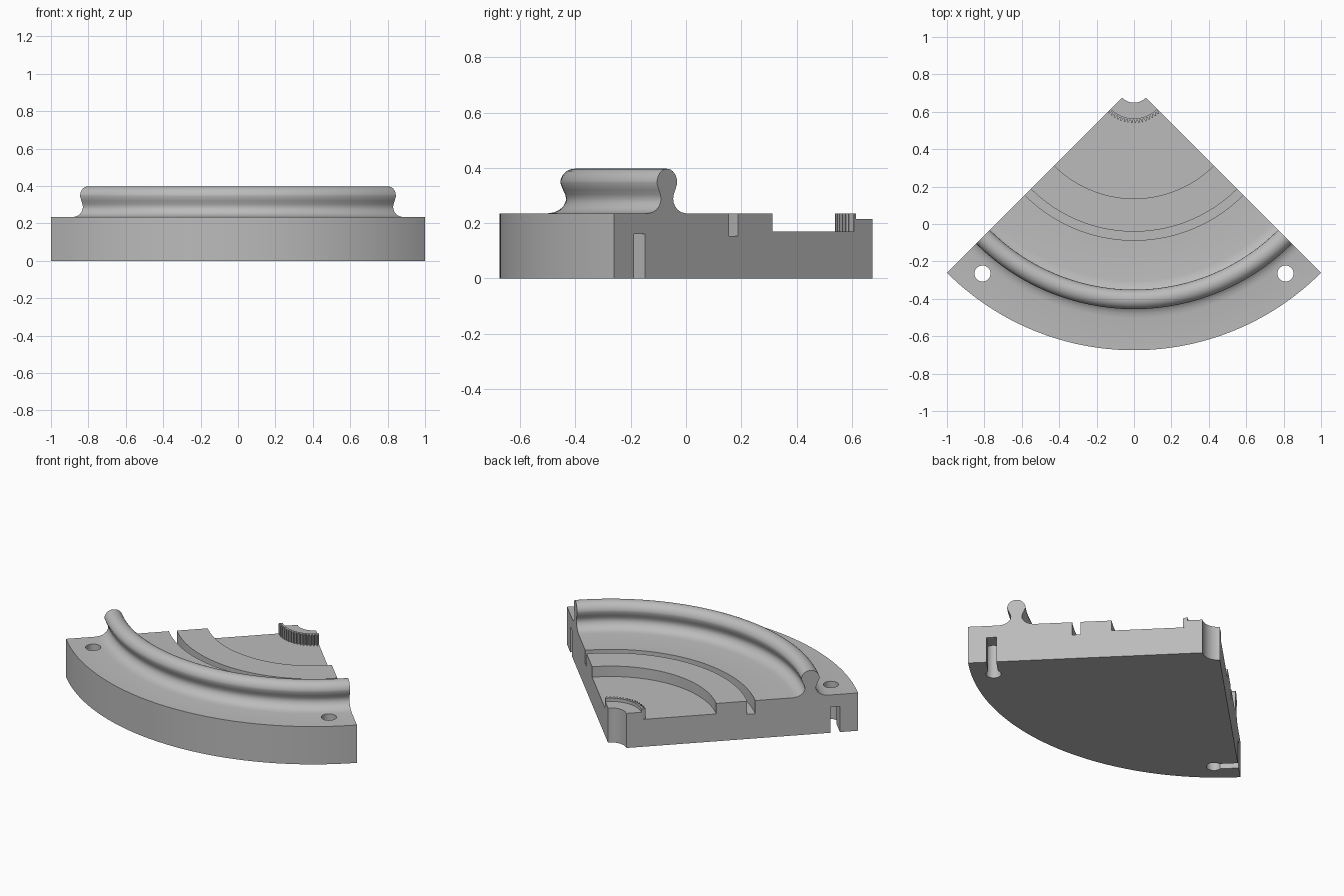
import bpy, bmesh, math
from mathutils import Vector, Matrix

cube = bpy.data.objects.get("Cube")
if cube:
    bpy.data.objects.remove(cube, do_unlink=True)

PIVOT = Vector((0, 0.739, 0))       # centre of all the arcs
TOP, FLOOR = 0.235, 0.17
START, END = math.radians(-135), math.radians(-45)

grey = bpy.data.materials.new("plain grey")
grey.use_nodes = True
grey.diffuse_color = (0.5, 0.5, 0.5, 1)
grey.node_tree.nodes["Principled BSDF"].inputs["Base Color"].default_value = (0.5, 0.5, 0.5, 1)


def polar(r, a, z):
    return PIVOT + Vector((r * math.cos(a), r * math.sin(a), z))


def make_object(name, bm):
    bmesh.ops.recalc_face_normals(bm, faces=bm.faces)
    mesh = bpy.data.meshes.new(name)
    bm.to_mesh(mesh)
    bm.free()
    mesh.materials.append(grey)
    obj = bpy.data.objects.new(name, mesh)
    bpy.context.collection.objects.link(obj)
    return obj


def loft(name, sections):
    """Closed solid through matching point loops, capped at both ends."""
    bm = bmesh.new()
    rings = [[bm.verts.new(p) for p in s] for s in sections]
    n = len(rings[0])
    for a, b in zip(rings, rings[1:]):
        for i in range(n):
            j = (i + 1) % n
            bm.faces.new((a[i], a[j], b[j], b[i]))
    bm.faces.new(rings[0])
    bm.faces.new(rings[-1])
    return make_object(name, bm)


def smooth(obj, degrees):
    bpy.ops.object.select_all(action='DESELECT')
    obj.select_set(True)
    bpy.context.view_layer.objects.active = obj
    bpy.ops.object.shade_smooth_by_angle(angle=math.radians(degrees))


# Bulb-topped ridge: flared foot, narrow neck, round head
RIDGE = 1.142
foot = [(0.1, TOP), (0.075, 0.239), (0.055, 0.248), (0.041, 0.261), (0.033, 0.276),
        (0.031, 0.289), (0.034, 0.303), (0.042, 0.32)]
head = [(0.052 * math.cos(a), 0.345 + 0.052 * math.sin(a))
        for a in (math.pi * i / 16 for i in range(17))]
ridge = [(RIDGE - x, z) for x, z in foot]
ridge += [(RIDGE - x, z) for x, z in head]
ridge += [(RIDGE + x, z) for x, z in reversed(foot)]

# Radial cross-section: inner rim, sunken floor, groove, ridge, outer wall
profile = [(0.09, 0), (0.09, 0.215), (0.175, 0.215), (0.175, FLOOR), (0.603, FLOOR),
           (0.603, TOP), (0.78, TOP), (0.78, 0.153), (0.826, 0.153), (0.826, TOP)]
profile += ridge + [(1.414, TOP), (1.414, 0)]
STEPS = 64
angles = [START + (END - START) * i / STEPS for i in range(STEPS + 1)]
base = loft("sector_base", [[polar(r, a, z) for r, z in profile] for a in angles])

# Cutters: bolt holes, each with a slot opening through the nearest side face
bm = bmesh.new()
for side in (-1, 1):
    hole = Vector((side * 0.81, -0.265, 0))
    bmesh.ops.create_cone(bm, cap_ends=True, segments=32, radius1=0.043, radius2=0.043,
                          depth=1, matrix=Matrix.Translation(hole))
holes = make_object("hole_cutter", bm)
bm = bmesh.new()
for side in (-1, 1):
    hole = Vector((side * 0.81, -0.265, 0))
    place = (Matrix.Translation(hole) @ Matrix.Rotation(side * math.pi / 4, 4, 'Z')
             @ Matrix.Translation((side * 0.1, 0, 0.06)) @ Matrix.Diagonal((0.2, 0.055, 0.2, 1)))
    bmesh.ops.create_cube(bm, size=1, matrix=place)
slots = make_object("slot_cutter", bm)

bpy.context.view_layer.objects.active = base
for cutter in (holes, slots):
    cutter.hide_render = True
    mod = base.modifiers.new(cutter.name, 'BOOLEAN')
    mod.operation, mod.solver, mod.object = 'DIFFERENCE', 'EXACT', cutter
    bpy.ops.object.modifier_apply(modifier=mod.name)
    bpy.data.objects.remove(cutter, do_unlink=True)
smooth(base, 30)

# Toothed collar standing on the floor against the inner rim
TEETH = 16
sections = []
for i in range(TEETH * 4 + 1):
    a = START + (END - START) * i / (TEETH * 4)
    outer = 0.2 if i % 4 in (1, 2) else 0.184
    sections.append([polar(0.175, a, FLOOR), polar(outer, a, FLOOR),
                     polar(outer, a, TOP), polar(0.175, a, TOP)])
collar = loft("toothed_collar", sections)
smooth(collar, 20)
